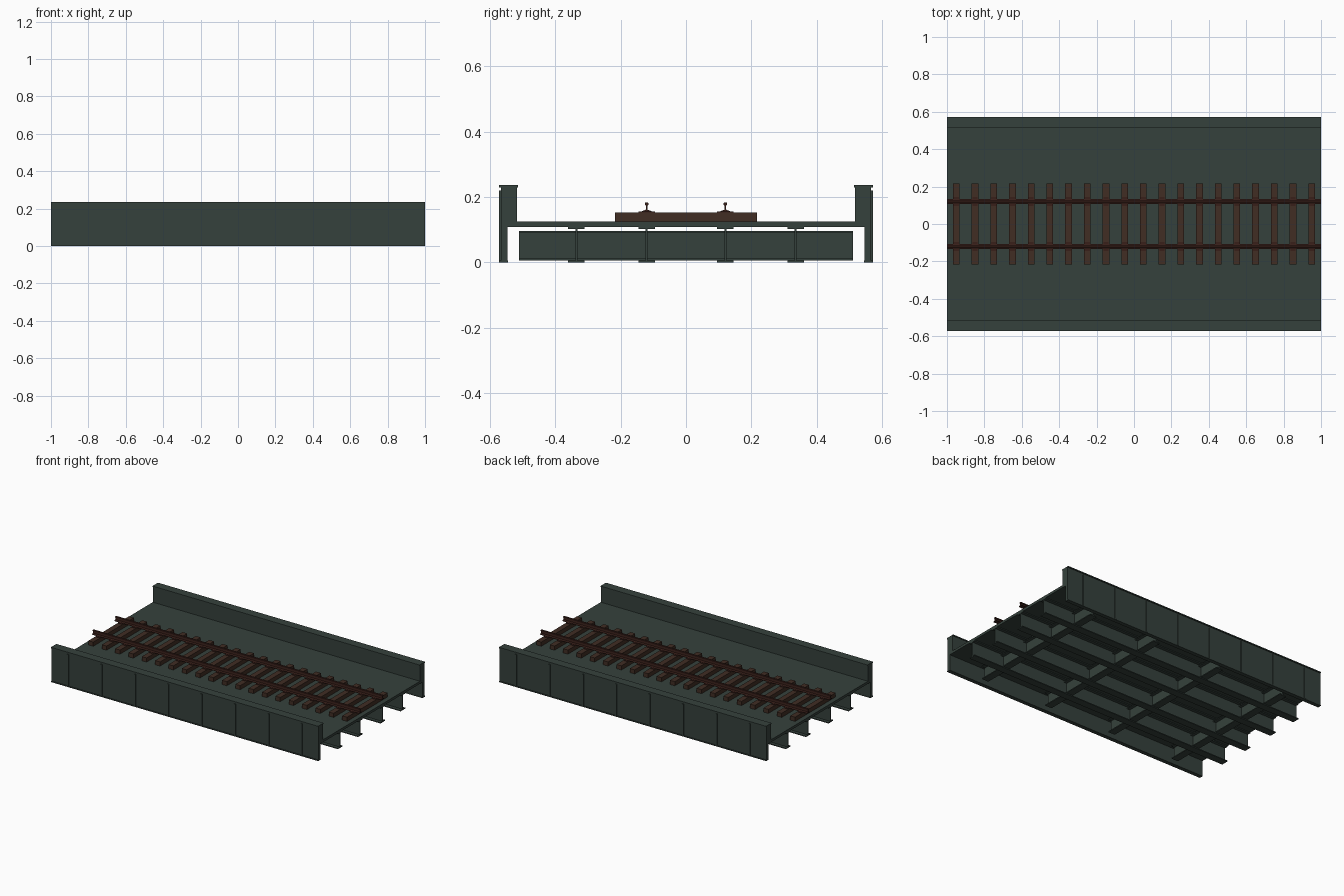
import bpy, bmesh

if "Cube" in bpy.data.objects:
    bpy.data.objects.remove(bpy.data.objects["Cube"])


def material(name, rgb):
    m = bpy.data.materials.new(name)
    m.diffuse_color = (*rgb, 1)
    m.use_nodes = True
    m.node_tree.nodes["Principled BSDF"].inputs["Base Color"].default_value = m.diffuse_color
    return m


GREEN = material("dark green steel", (0.036, 0.053, 0.045))
WOOD = material("brown timber", (0.052, 0.026, 0.017))
RUST = material("rusty rail steel", (0.040, 0.014, 0.010))


def prism(name, profile, axis, start, end, mat):
    """Extrude a 2D profile (across, z) along the x or y axis."""
    bm = bmesh.new()

    def ring(t):
        return [bm.verts.new((t, a, z) if axis == "x" else (a, t, z)) for a, z in profile]

    r0, r1 = ring(start), ring(end)
    n = len(profile)
    bm.faces.new(r0)
    bm.faces.new(r1[::-1])
    for i in range(n):
        j = (i + 1) % n
        bm.faces.new((r0[i], r1[i], r1[j], r0[j]))
    bmesh.ops.recalc_face_normals(bm, faces=bm.faces)
    me = bpy.data.meshes.new(name)
    bm.to_mesh(me)
    bm.free()
    me.materials.append(mat)
    ob = bpy.data.objects.new(name, me)
    bpy.context.collection.objects.link(ob)
    return ob


def box(name, x0, x1, y0, y1, z0, z1, mat):
    return prism(name, [(y0, z0), (y1, z0), (y1, z1), (y0, z1)], "x", x0, x1, mat)


def i_profile(centre, z0, z1, width, flange, web):
    """Outline of an I-beam cross-section."""
    w, t = width / 2, web / 2
    right = [(w, z0), (w, z0 + flange), (t, z0 + flange),
             (t, z1 - flange), (w, z1 - flange), (w, z1)]
    left = [(-a, z) for a, z in reversed(right)]
    return [(centre + a, z) for a, z in right + left]


# Deck plate
box("deck_plate", -1, 1, -0.546, 0.546, 0.108, 0.125, GREEN)

# Lengthwise I-beams under the deck
for i, y in enumerate((-0.335, -0.12, 0.12, 0.335)):
    prism(f"stringer_{i}", i_profile(y, 0, 0.108, 0.05, 0.006, 0.006), "x", -1, 1, GREEN)

# Crosswise I-beams
for i, x in enumerate((-0.75, -0.25, 0.25, 0.75)):
    prism(f"cross_beam_{i}", i_profile(x, 0.006, 0.096, 0.05, 0.006, 0.008),
          "y", -0.51, 0.51, GREEN)

# Side walls with top and bottom flanges and outer stiffeners
for side, s in (("front", -1), ("back", 1)):
    wall = [(0.545, 0.003), (0.566, 0.003), (0.566, 0.231),
            (0.517, 0.231), (0.517, 0.109), (0.545, 0.109)]
    prism(f"{side}_wall", [(s * y, z) for y, z in wall], "x", -1, 1, GREEN)
    box(f"{side}_top_flange", -1, 1, s * 0.513, s * 0.572, 0.229, 0.236, GREEN)
    box(f"{side}_bottom_flange", -1, 1, s * 0.544, s * 0.571, 0, 0.006, GREEN)
    for i in range(8):
        x = -0.875 + 0.25 * i
        box(f"{side}_stiffener_{i}", x - 0.006, x + 0.006,
            s * 0.56, s * 0.5715, 0.004, 0.22, GREEN)

# Sleepers with rail plates
for i in range(20):
    x = -0.95 + 0.1 * i
    box(f"sleeper_{i}", x - 0.018, x + 0.018, -0.217, 0.217, 0.125, 0.153, WOOD)
    for y in (-0.12, 0.12):
        box(f"rail_plate_{i}", x - 0.014, x + 0.014, y - 0.025, y + 0.025,
            0.152, 0.156, RUST)

# Rails: wide foot, thin web, rounded-off head
half = [(0.014, 0.154), (0.014, 0.157), (0.003, 0.161), (0.002, 0.174),
        (0.006, 0.176), (0.006, 0.181), (0.004, 0.183)]
rail = half + [(-a, z) for a, z in reversed(half)]
for side, y in (("front", -0.12), ("back", 0.12)):
    prism(f"{side}_rail", [(y + a, z) for a, z in rail], "x", -1, 1, RUST)
